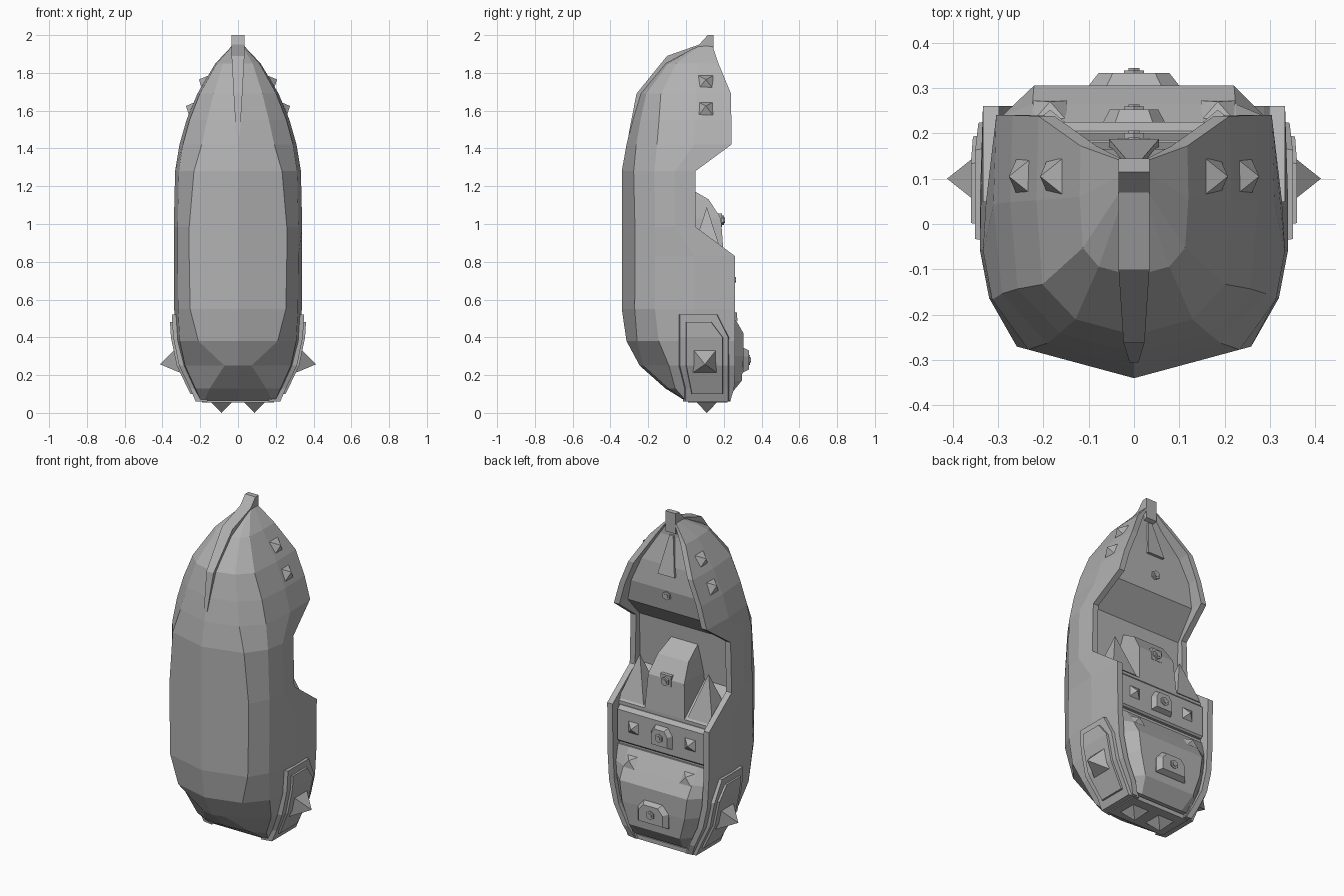
import bpy, bmesh, math
from mathutils import Vector

cube = bpy.data.objects.get("Cube")
if cube:
    bpy.data.objects.remove(cube)

grey = bpy.data.materials.new("stone_grey")
grey.use_nodes = True
tone = (0.44, 0.44, 0.44, 1)
grey.diffuse_color = tone
grey.node_tree.nodes["Principled BSDF"].inputs["Base Color"].default_value = tone


def finish(name, bm):
    bmesh.ops.recalc_face_normals(bm, faces=bm.faces)
    mesh = bpy.data.meshes.new(name)
    bm.to_mesh(mesh)
    bm.free()
    mesh.materials.append(grey)
    obj = bpy.data.objects.new(name, mesh)
    bpy.context.collection.objects.link(obj)
    return obj


def loft(name, rings):
    """Skin a list of closed rings and cap both ends."""
    bm = bmesh.new()
    loops = [[bm.verts.new(p) for p in ring] for ring in rings]
    n = len(loops[0])
    for low, high in zip(loops, loops[1:]):
        for i in range(n):
            j = (i + 1) % n
            bm.faces.new((low[i], low[j], high[j], high[i]))
    bm.faces.new(loops[0])
    bm.faces.new(loops[-1])
    return finish(name, bm)


def mirrored(half, z):
    """Close a half section, given as (x, y) from +x side, across the centre."""
    right = [(x, y, z) for x, y in half]
    return right + [(-x, y, z) for x, y, z in reversed(right) if x > 0]


def stud(name, at, normal, size, height, sides=4, tip=0.0):
    """Pyramid, spike or bolt standing on a surface point."""
    bm = bmesh.new()
    bmesh.ops.create_cone(bm, cap_ends=True, segments=sides, radius1=size,
                          radius2=tip, depth=height)
    bmesh.ops.translate(bm, verts=bm.verts, vec=(0, 0, height / 2))
    if sides == 4:
        turn = math.pi / 4
        for v in bm.verts:
            x, y = v.co.x, v.co.y
            v.co.x = x * math.cos(turn) - y * math.sin(turn)
            v.co.y = x * math.sin(turn) + y * math.cos(turn)
    obj = finish(name, bm)
    obj.location = at
    obj.rotation_euler = Vector(normal).to_track_quat('Z', 'Y').to_euler()
    return obj


def hump(name, y, z, half, tall, depth):
    """Chamfered boss on the back, carrying a hexagonal bolt."""
    def outline(k, yy):
        a, b = half * k, tall * k
        return [(-a, yy, z - b), (a, yy, z - b), (a, yy, z + b * .3),
                (a * .6, yy, z + b), (-a * .6, yy, z + b), (-a, yy, z + b * .3)]
    loft(name, [outline(1, y - .02), outline(1, y), outline(.78, y + depth)])
    bolt(name + "_bolt", y + depth, z)


def bolt(name, y, z):
    stud(name, (0, y - .01, z), (0, 1, 0), .026, .016, 6, .026)
    stud(name + "_cap", (0, y, z), (0, 1, 0), .014, .011, 6, .014)


# Hull stations: height, keel y, half width, rim y, inner wall y, bow facet share
stations = [
    (.065, -.005, .21, .235, .2, .86), (.13, -.11, .24, .255, .21, .62),
    (.25, -.245, .298, .26, .21, .24), (.38, -.315, .328, .26, .2, .64),
    (.55, -.34, .338, .26, .2, .75), (.83, -.34, .34, .26, .2, .76),
    (.985, -.34, .34, .05, .0, .76), (1.28, -.34, .333, .05, .02, .7),
    (1.42, -.315, .31, .24, .16, .62), (1.55, -.285, .273, .24, .18, .6),
    (1.69, -.245, .215, .238, .165, .6), (1.85, -.115, .12, .172, .125, .65),
    (1.945, .06, .03, .14, .12, .7)]


def width(z):
    for a, b in zip(stations, stations[1:]):
        if a[0] <= z <= b[0]:
            return a[2] + (b[2] - a[2]) * (z - a[0]) / (b[0] - a[0])
    return stations[0][2]


# Faceted hull with a raised rim around the recessed back; the bow flattens at the foot
rings = []
for z, keel, w, rim, wall, share in stations:
    sweep = w * min(1, 6 * (z - .06))
    cheek = min(keel + .52 * sweep, rim - .03)
    lip = w * .98 - min(.035, w * .3)
    rings.append(mirrored([(0, keel), (w * share, keel + .27 * sweep * share),
                           (w * .94, cheek), (w, (cheek + rim) / 2),
                           (w * .98, rim), (lip, rim), (lip, wall)], z))
loft("hull", rings)

# Crest running up the bow to the tip, widening as it rises
crest = [(-.305, 1.47), (-.262, 1.69), (-.1, 1.89), (.07, 1.95), (.115, 2),
         (.145, 2), (.145, 1.88), (-.05, 1.8), (-.2, 1.65)]
loft("crest", [[(s * min(.034, .01 + .06 * (z - 1.47)), y, z) for y, z in crest]
               for s in (-1, 1)])

# Bulging lower back panel
rings = []
for z, y in [(.09, .23), (.17, .295), (.3, .305), (.42, .305), (.49, .265), (.58, .21)]:
    xw = width(z) - .04
    rings.append(mirrored([(xw, .15), (xw, min(.235, y)), (xw * .76, y)], z))
loft("lower_back_panel", rings)

# Flat middle panel with a ledge above and below
loft("middle_back_panel", [mirrored([(.29, .15), (.29, y)], z)
                           for z, y in [(.6, .215), (.61, .225), (.79, .225), (.81, .205)]])

hump("lower_hump", .305, .28, .1, .065, .028)
hump("middle_hump", .225, .705, .068, .06, .028)

# Sloped block in the hollow
loft("hollow_block", [mirrored([(x, -.08), (x, y)], z) for z, x, y in
                      [(.83, .13, .2), (1.03, .118, .185), (1.13, .1, .12), (1.2, .085, .0)]])
loft("hollow_block_plate", [[(x, y, z) for x, z in
                             [(-.035, .985), (.035, .985), (.035, 1.055), (-.035, 1.055)]]
                            for y in (.15, .19)])
bolt("hollow_bolt", .195, 1.02)

# Upper back face: bolt and long wedge
bolt("upper_bolt", .18, 1.52)
loft("upper_wedge", [[(-.055, y, 1.64), (.055, y, 1.64), (.012, y - .05, 1.86),
                      (-.012, y - .05, 1.86)] for y in (.13, .187)])

# Underside plate
loft("bottom_plate", [mirrored([(k * .2, .01), (k * .2, .22)], z)
                      for z, k in [(.08, 1), (.055, .95)]])

for side, s in (("left", 1), ("right", -1)):
    # Side armour: frame and raised panel following the hull
    for part, t, front, back, heights in (
            ("frame", .014, -.045, .235, (.06, .13, .25, .4, .52)),
            ("panel", .026, -.01, .205, (.1, .25, .4, .48))):
        rings = []
        for z in heights:
            w = width(z)
            y0 = front + (.03 if z < .2 else 0)
            y1 = back - (.06 if z > .45 else 0)
            rings.append([(s * (w - .05), y0, z), (s * (w + t), y0 + .012, z),
                          (s * (w + t), y1 - .012, z), (s * (w - .05), y1, z)])
        loft(f"{side}_side_{part}", rings)
    stud(f"{side}_side_spike", (s * .322, .1, .275), (s, 0, -.2), .088, .092)

    # Studs on the upper hull
    for level, z in (("high", 1.75), ("low", 1.61)):
        stud(f"{side}_{level}_stud", (s * (width(z) - .005), .105, z),
             (s, 0, .45), .055, .036)

    # Back studs, hollow spikes and underside studs
    stud(f"{side}_middle_stud", (s * .185, .222, .705), (0, 1, 0), .052, .03)
    stud(f"{side}_ledge_stud", (s * .185, .25, .515), (0, .8, .6), .052, .025)
    stud(f"{side}_hollow_spike", (s * .225, .11, .84), (0, 0, 1), .115, .25)
    stud(f"{side}_bottom_stud", (s * .088, .11, .058), (0, 0, -1), .08, .058)
